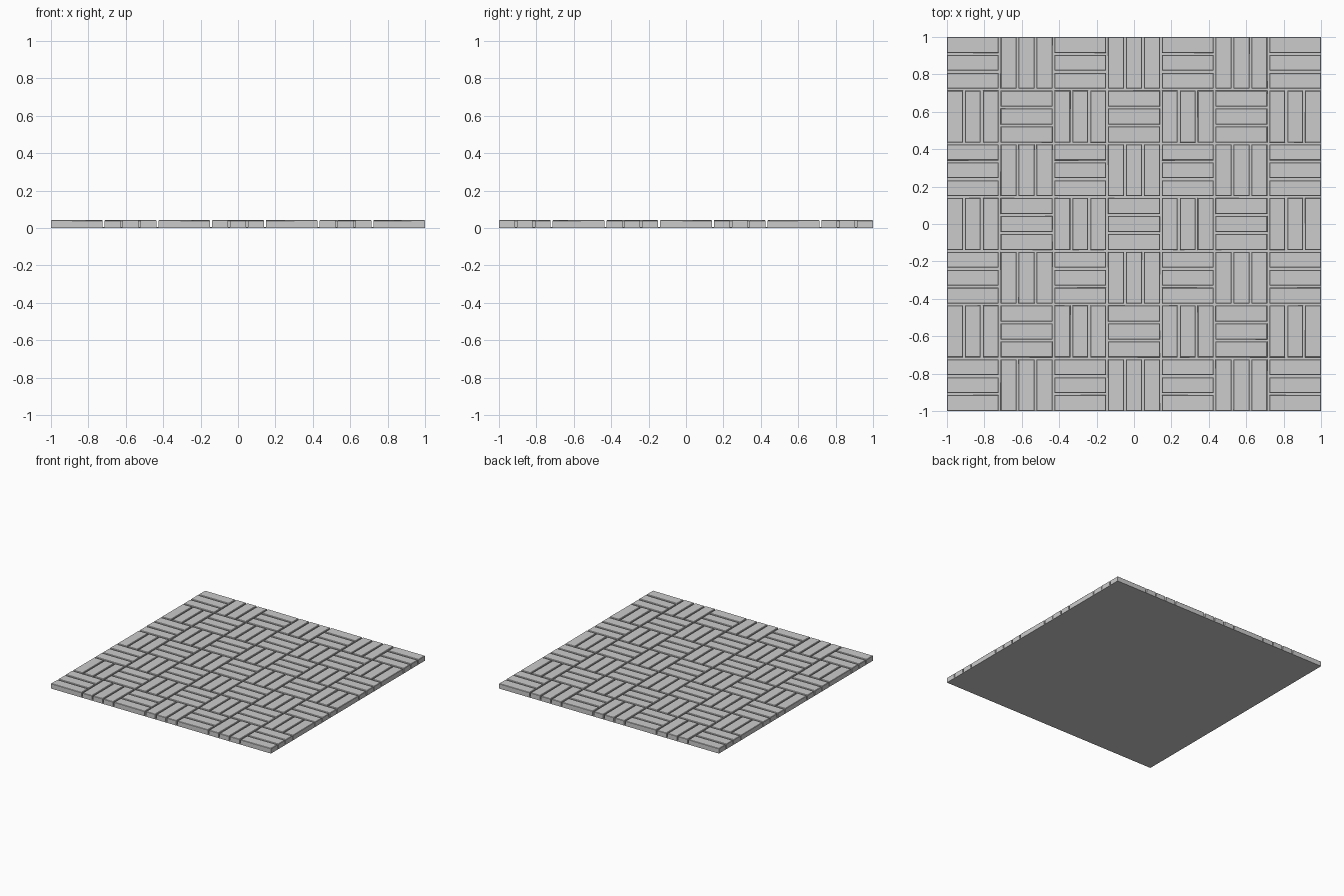
import bpy, bmesh, random
from mathutils import Matrix, Vector

if "Cube" in bpy.data.objects:
    bpy.data.objects.remove(bpy.data.objects["Cube"])

random.seed(4)
N, PLANKS = 7, 3          # tiles per side, planks per tile
GAP = 0.011               # groove between planks
BASE, TOP = 0.006, 0.041
TILE = (2 + GAP) / N
PITCH = TILE / PLANKS


def make_object(name, bm):
    mesh = bpy.data.meshes.new(name)
    bm.to_mesh(mesh)
    bm.free()
    obj = bpy.data.objects.new(name, mesh)
    bpy.context.collection.objects.link(obj)
    return obj


def box(bm, cx, cy, z0, z1, sx, sy):
    mat = Matrix.Translation((cx, cy, (z0 + z1) / 2)) @ Matrix.Diagonal((sx, sy, z1 - z0, 1))
    return bmesh.ops.create_cube(bm, size=1, matrix=mat)["verts"]


# Thin backing board
bm = bmesh.new()
box(bm, 0, 0, 0, BASE, 2, 2)
make_object("backing_board", bm)

# Basket-weave planks with chamfered tops and slightly uneven surfaces
for row in range(N):
    for col in range(N):
        bm = bmesh.new()
        tx, ty = (col - (N - 1) / 2) * TILE, (row - (N - 1) / 2) * TILE
        along_x = (row + col) % 2 == 0
        for k in range(PLANKS):
            off = (k - (PLANKS - 1) / 2) * PITCH
            if along_x:
                cx, cy, sx, sy = tx, ty + off, TILE - GAP, PITCH - GAP
            else:
                cx, cy, sx, sy = tx + off, ty, PITCH - GAP, TILE - GAP
            verts = box(bm, cx, cy, BASE, TOP, sx, sy)
            top = [v for v in verts if v.co.z > BASE + 0.01]
            a, b = random.uniform(-.008, .008), random.uniform(-.008, .008)
            for v in top:
                v.co.z += a * (v.co.x - cx) + b * (v.co.y - cy)
            edges = [e for e in {e for v in top for e in v.link_edges}
                     if all(v in top for v in e.verts)]
            bmesh.ops.bevel(bm, geom=edges, offset=0.003, segments=1, affect='EDGES')
        make_object(f"plank_tile_{row}_{col}", bm)
